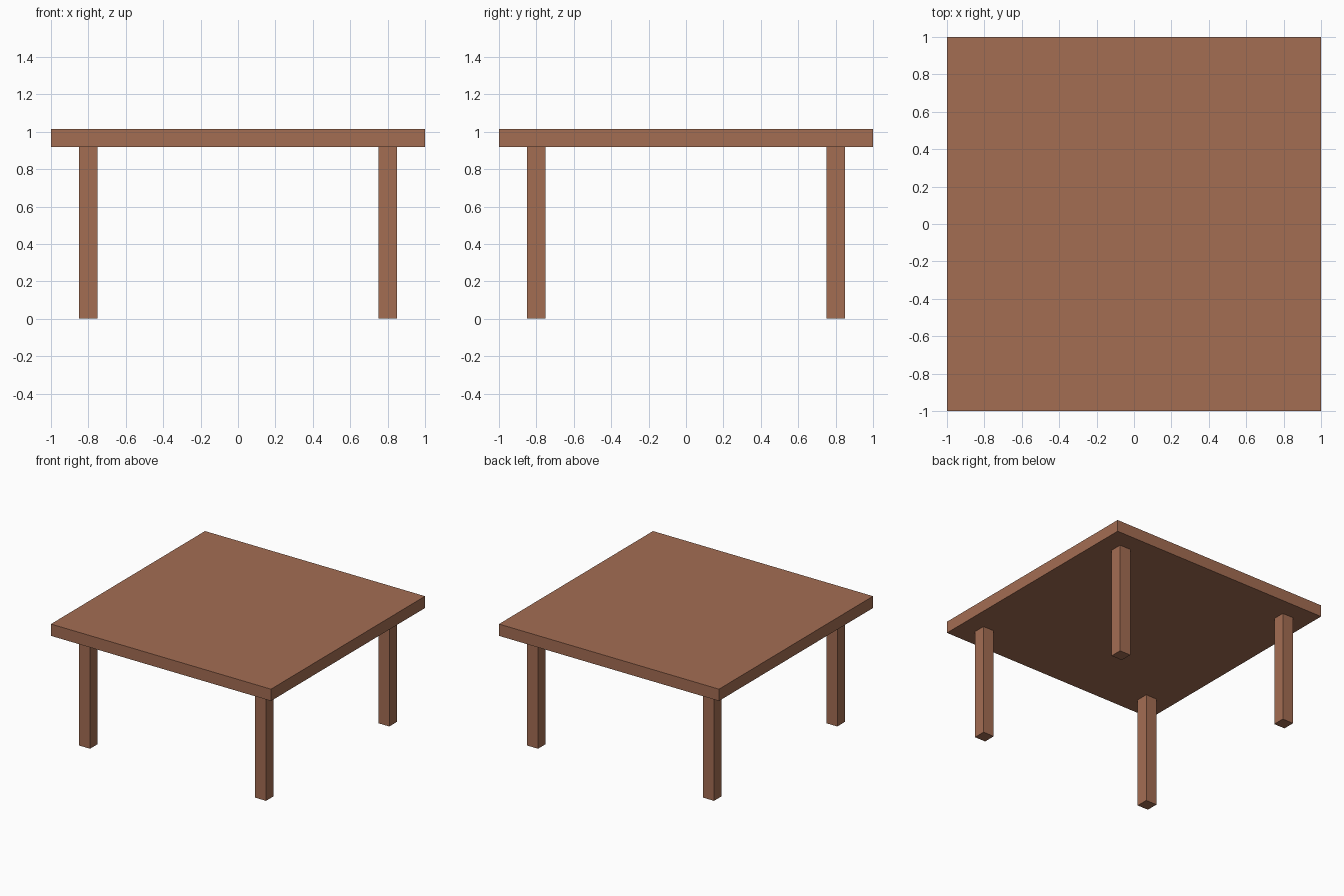
import bpy

if "Cube" in bpy.data.objects:
    bpy.data.objects.remove(bpy.data.objects["Cube"])

TOP, UNDERSIDE = 1.015, 0.918   # tabletop heights
LEG_POS, LEG_WIDTH = 0.80, 0.10

wood = bpy.data.materials.new("brown_wood")
wood.diffuse_color = (0.37, 0.153, 0.086, 1.0)
wood.use_nodes = True
wood.node_tree.nodes["Principled BSDF"].inputs["Base Color"].default_value = wood.diffuse_color


def box(name, x, y, z0, z1, width):
    """Square box standing between two heights."""
    bpy.ops.mesh.primitive_cube_add(size=1, location=(x, y, (z0 + z1) / 2))
    ob = bpy.context.object
    ob.name = name
    ob.scale = (width, width, z1 - z0)
    bpy.ops.object.transform_apply(location=False, rotation=False, scale=True)
    ob.data.materials.append(wood)
    return ob


# Square tabletop
box("tabletop", 0, 0, UNDERSIDE, TOP, 2.0)

# Four legs, inset from the corners
for side_x, sx in (("left", -1), ("right", 1)):
    for side_y, sy in (("front", -1), ("back", 1)):
        box(f"{side_y}_{side_x}_leg", sx * LEG_POS, sy * LEG_POS, 0, UNDERSIDE, LEG_WIDTH)
